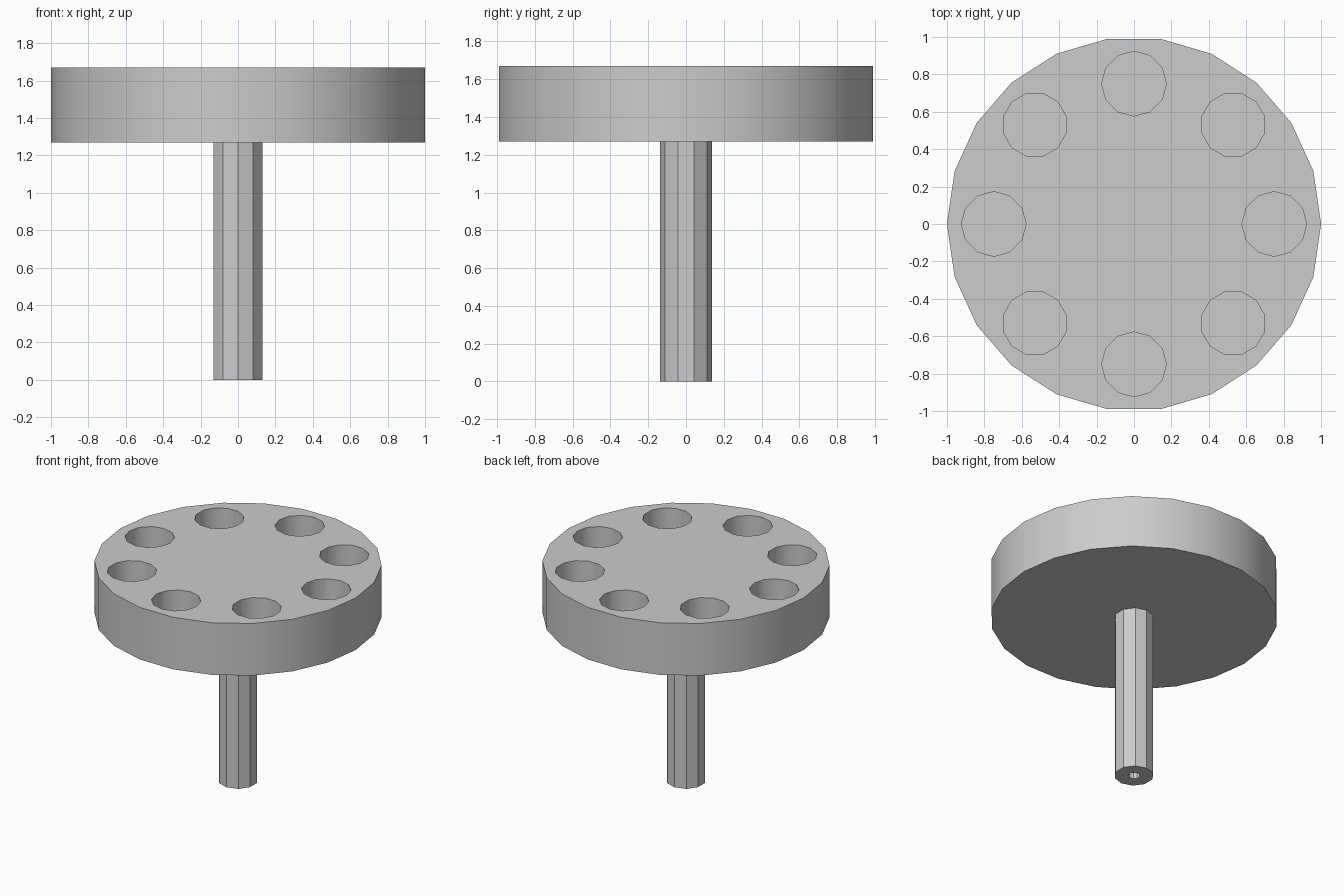
import bpy, bmesh
from math import sin, cos, pi, radians
from mathutils import Matrix

cube = bpy.data.objects.get("Cube")
if cube:
    bpy.data.objects.remove(cube, do_unlink=True)

grey = bpy.data.materials.new("plain_grey")
grey.use_nodes = True
colour = (0.604, 0.604, 0.604, 1)
grey.diffuse_color = colour
grey.node_tree.nodes["Principled BSDF"].inputs["Base Color"].default_value = colour


def add_prism(bm, sides, radius, z0, z1, start=0, matrix=Matrix()):
    """Closed prism whose first corner lies at the start angle."""
    angles = [start + 2 * pi * i / sides for i in range(sides)]
    low, high = ([bm.verts.new(matrix @ Matrix.Translation((radius * cos(a), radius * sin(a), z)).translation)
                  for a in angles] for z in (z0, z1))
    bm.faces.new(low[::-1])
    bm.faces.new(high)
    for i in range(sides):
        j = (i + 1) % sides
        bm.faces.new((low[i], low[j], high[j], high[i]))


def make_object(name, bm):
    mesh = bpy.data.meshes.new(name)
    bm.to_mesh(mesh)
    bm.free()
    mesh.materials.append(grey)
    obj = bpy.data.objects.new(name, mesh)
    bpy.context.collection.objects.link(obj)
    return obj


def cut(obj, cutter):
    """Subtract the cutter, then remove it."""
    mod = obj.modifiers.new("cut", 'BOOLEAN')
    mod.operation = 'DIFFERENCE'
    mod.solver = 'EXACT'
    mod.object = cutter
    bpy.context.view_layer.update()
    graph = bpy.context.evaluated_depsgraph_get()
    mesh = bpy.data.meshes.new_from_object(obj.evaluated_get(graph))
    obj.modifiers.clear()
    obj.data = mesh
    bpy.data.objects.remove(cutter, do_unlink=True)


BASE, TOP = 1.27, 1.67

# Round holder with a ring of blind sockets
bm = bmesh.new()
add_prism(bm, 22, 1.0, BASE, TOP)
holder = make_object("round_holder", bm)

bm = bmesh.new()
for i in range(8):
    place = Matrix.Rotation(i * pi / 4, 4, 'Z') @ Matrix.Translation((0.75, 0, 0))
    add_prism(bm, 12, 0.173, TOP - 0.3, TOP + 0.1, matrix=place)
cut(holder, make_object("socket_cutter", bm))

# Hollow ten-sided stem
bm = bmesh.new()
add_prism(bm, 10, 0.138, 0, BASE, start=pi / 2)
stem = make_object("stem", bm)

bm = bmesh.new()
add_prism(bm, 10, 0.042, -0.1, BASE - 0.02, start=pi / 2)
cut(stem, make_object("bore_cutter", bm))

# Smooth the holder's wall; the stem keeps flat facets
bpy.ops.object.select_all(action='DESELECT')
holder.select_set(True)
bpy.context.view_layer.objects.active = holder
bpy.ops.object.shade_smooth_by_angle(angle=radians(31))
